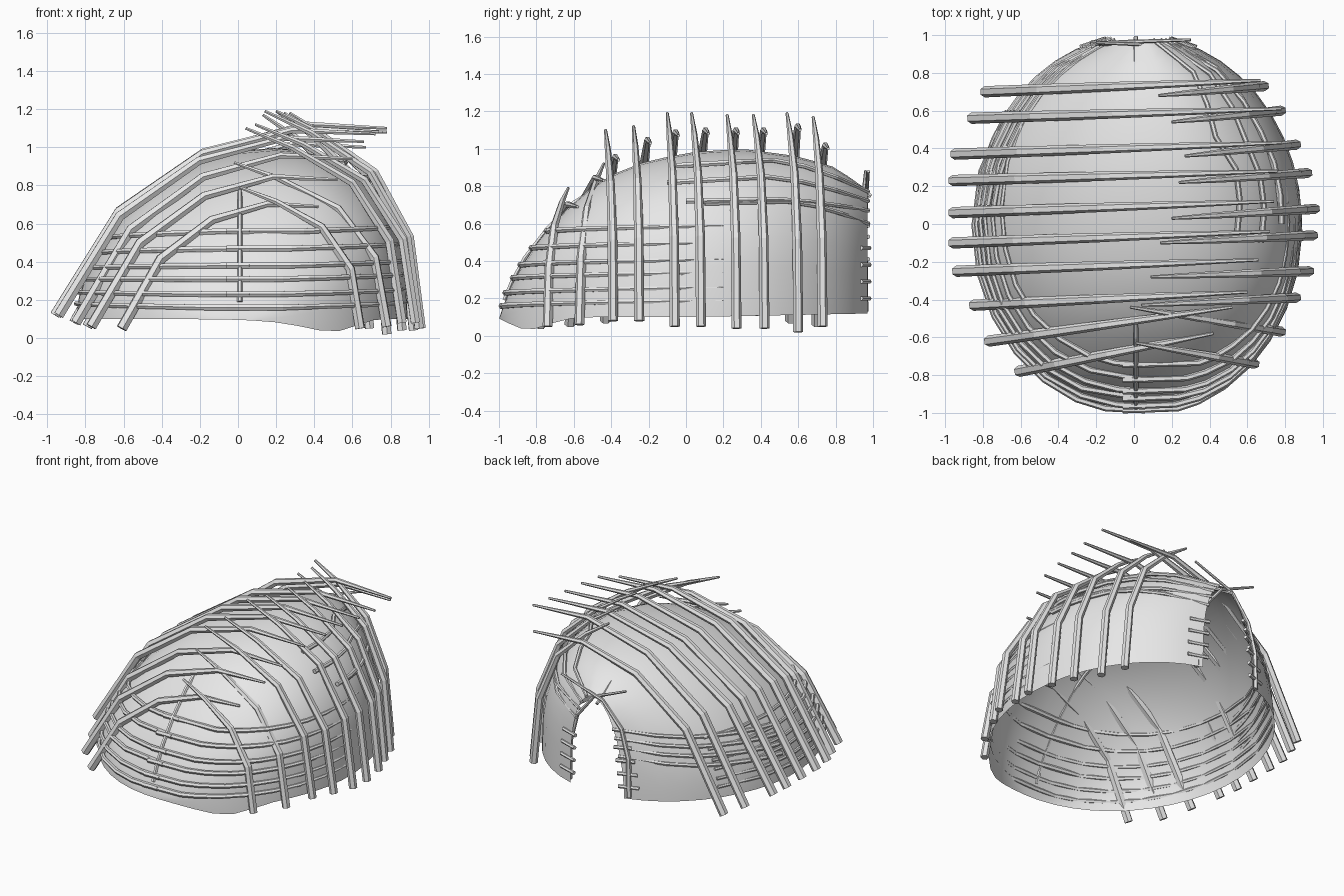
import bpy
import math

cube = bpy.data.objects.get("Cube")
if cube:
    bpy.data.objects.remove(cube, do_unlink=True)

GREY = bpy.data.materials.new("pale grey")
GREY.use_nodes = True
GREY.diffuse_color = (.8, .8, .8, 1)
GREY.node_tree.nodes["Principled BSDF"].inputs["Base Color"].default_value = (.8, .8, .8, 1)


def lerp(a, b, t):
    return a + (b - a) * t


# Shape of the cover: width, ridge height and rim height along y
RIDGE = [(-1, .09), (-.95, .24), (-.85, .43), (-.7, .62), (-.5, .8), (-.3, .91),
         (0, .98), (.3, 1), (.6, .96), (.8, .9), (.97, .78)]


def ridge(y):
    for (y0, z0), (y1, z1) in zip(RIDGE, RIDGE[1:]):
        if y <= y1:
            return lerp(z0, z1, (y - y0) / (y1 - y0))
    return RIDGE[-1][1]


def width(y):
    return .87 * math.sqrt(max(0, 1 - y * y))


def rim(x, y):
    dip = math.exp(-((x - .42) / .35) ** 2 - ((y + .82) / .16) ** 2)
    return .1 + .02 * max(0, y) - .07 * dip


SPAN = {-1: 1.2, 1: .8}
POWER = {-1: 1.75, 1: 2.9}
LEAN = .2


def side_x(side, y, z):
    """x of the cover at a given height."""
    s = min(.98, max(0, (z - .1) / max(.01, ridge(y) - .1)))
    u = LEAN + side * SPAN[side] * math.sqrt(1 - s ** POWER[side])
    return .02 + u * width(y)


def top_z(x, y):
    """Height of the cover above a point."""
    u = (x - .02) / max(.05, width(y)) - LEAN
    side = -1 if u < 0 else 1
    s = max(0, 1 - (u / SPAN[side]) ** 2) ** (1 / POWER[side])
    return lerp(.1, ridge(y), s)


# Cover lofted from arched sections, open at the back
def build_cover():
    verts, faces = [], []
    rows, cols = 20, 18
    end = math.acos(-.97)
    for i in range(rows + 1):
        y = -math.cos(lerp(.06, end, i / rows))
        for j in range(cols + 1):
            a = math.pi * j / cols
            side = -1 if a < math.pi / 2 else 1
            x = .02 + (LEAN - SPAN[side] * math.cos(a)) * width(y)
            s = math.sin(a) ** (2 / POWER[side]) if 0 < j < cols else 0
            verts.append((x, y, lerp(rim(x, y), ridge(y), s)))
    n = cols + 1
    for i in range(rows):
        for j in range(cols):
            faces.append((i * n + j, (i + 1) * n + j, (i + 1) * n + j + 1, i * n + j + 1))
    faces.append(tuple(range(n)))
    mesh = bpy.data.meshes.new("cover")
    mesh.from_pydata(verts, [], faces)
    mesh.materials.append(GREY)
    obj = bpy.data.objects.new("cover", mesh)
    bpy.context.collection.objects.link(obj)
    mesh.shade_smooth()


# Tapered stick along a bent path
def stick(name, points, r0, r1, taper=1):
    curve = bpy.data.curves.new(name, 'CURVE')
    curve.dimensions = '3D'
    curve.bevel_depth = 1
    curve.bevel_resolution = 1
    curve.use_fill_caps = True
    spline = curve.splines.new('POLY')
    spline.use_smooth = False
    spline.points.add(len(points) - 1)
    for i, (p, co) in enumerate(zip(spline.points, points)):
        p.co = (*co, 1)
        p.radius = lerp(r0, r1, (i / (len(points) - 1)) ** taper)
    temp = bpy.data.objects.new(name, curve)
    bpy.context.collection.objects.link(temp)
    bpy.context.view_layer.update()
    deps = bpy.context.evaluated_depsgraph_get()
    mesh = bpy.data.meshes.new_from_object(temp.evaluated_get(deps))
    bpy.data.objects.remove(temp, do_unlink=True)
    mesh.materials.clear()
    mesh.materials.append(GREY)
    bpy.context.collection.objects.link(bpy.data.objects.new(name, mesh))


def bent(foot, tip, bends):
    return [tuple(lerp(f, t, k) for f, t, k in zip(foot, tip, (bx, bx, bz)))
            for bx, bz in bends]


build_cover()

# Leaning poles: foot x, y, z, then tip x, y, z
RIGHT_BENDS = [(0, 0), (.08, .42), (.32, .72), (.7, .9), (1, 1)]
LEFT_BENDS = [(0, 0), (.2, .57), (.46, .89), (.74, 1.02), (1, 1)]
RIGHT_POLES = [
    (.69, .73, .05, .13, .68, 1.17), (.78, .6, .02, .2, .54, 1.19),
    (.86, .42, .04, .27, .36, 1.18), (.92, .27, .04, .24, .22, 1.18),
    (.96, .08, .05, .2, .03, 1.19), (.95, -.06, .05, .14, -.1, 1.19),
    (.93, -.25, .08, .09, -.28, 1.12), (.86, -.39, .08, .04, -.43, 1.1),
    (.78, -.57, .06, -.02, -.44, .92), (.64, -.74, .05, .01, -.63, .79)]
LEFT_POLES = [
    (-.79, .7, .06, .67, .76, 1.0), (-.86, .56, .08, .78, .61, 1.1),
    (-.95, .37, .12, .78, .43, 1.08), (-.96, .23, .12, .76, .28, 1.08),
    (-.96, .06, .12, .74, .12, 1.08), (-.96, -.1, .12, .72, -.04, 1.07),
    (-.94, -.25, .12, .66, -.19, 1.03), (-.85, -.43, .08, .6, -.36, .94),
    (-.77, -.62, .06, .52, -.44, .83), (-.61, -.78, .05, .42, -.58, .69)]
for word, poles, bends, radius in (("right", RIGHT_POLES, RIGHT_BENDS, .027),
                                   ("left", LEFT_POLES, LEFT_BENDS, .03)):
    for i, p in enumerate(poles):
        stick(f"{word}_pole_{i + 1}", bent(p[:3], p[3:], bends), radius, .008, 2)


# Bands wrapped around the cover, from front centre towards the back
def band(name, side, z0, z1, y_end, sink, radius):
    y0 = next(y / 100 for y in range(-99, 0) if top_z(0, y / 100) >= z0)
    pts = [(-side * .06, y0 - .015, z0)]
    for k in range(9):
        t = k / 8
        z = lerp(z0, z1, t)
        y = lerp(y0 + .005, y_end, t ** 1.7)
        x = side_x(side, y, z)
        out = lerp(.012, sink, t)
        if side * x > .06:
            pts.append((x + side * out, y - .01 * (1 - t), z))
    stick(name, pts, radius, radius * .6)


for i, z in enumerate((.16, .23, .31, .38, .47, .56)):
    band(f"left_band_{i + 1}", -1, z, z * .8 + .06, .6, .005, .018)
    band(f"right_band_{i + 1}", 1, z, z + .03, .2, -.012, .018)


# Rear bands running to the doorway
def rear_band(name, side, heights, y_start, out):
    pts = []
    for k in range(7):
        t = k / 6
        y = lerp(y_start, .975, t)
        z = lerp(heights[0], heights[1], min(1, t * 2))
        if t > .5:
            z = lerp(heights[1], heights[2], (2 * t - 1) ** 1.5)
        pts.append((side_x(side, y, z) + side * lerp(out, .005, t * t), y, z))
    stick(name, pts, .016, .012)


RIGHT_REAR = [(.71, .72, .6, .1), (.72, .73, .67, 0), (.82, .85, .72, -.1), (.91, .94, .77, -.05)]
for i, (*heights, y_start) in enumerate(RIGHT_REAR):
    rear_band(f"right_rear_band_{i + 1}", 1, heights, y_start, .02 + .012 * i)
    low = .28 + i * .06
    rear_band(f"left_rear_band_{i + 1}", -1, (low, low + .05, low + .13), .1, .008)
    for side, word in ((-1, "left"), (1, "right")):
        z = .2 + i * .09
        pts = [(side_x(side, y, z) + side * .003, y, z) for y in (.935, .98)]
        stick(f"{word}_door_stub_{i + 1}", pts, .013, .013)

# Ridge stick along the centre line
ridge_pts = [(.01, y, top_z(.01, y) + (.012 if y < -.5 else -.012))
             for y in (-.97, -.93, -.86, -.74, -.6, -.48, -.2, .1, .4, .7, .85, .99)]
stick("ridge_stick", ridge_pts, .014, .012)

# Crossed frame of the doorway
for word, side, reach, y in (("left", -1, .3, .955), ("right", 1, -.2, .94)):
    frame = [(.02 + side * .24, y, .13), (.02 + side * .235, y, .4), (.02 + side * .18, y, .6),
             (.02 + side * .04, y + .01, .77), (reach, y + .02, .88)]
    stick(f"{word}_door_frame", frame, .02, .008)
